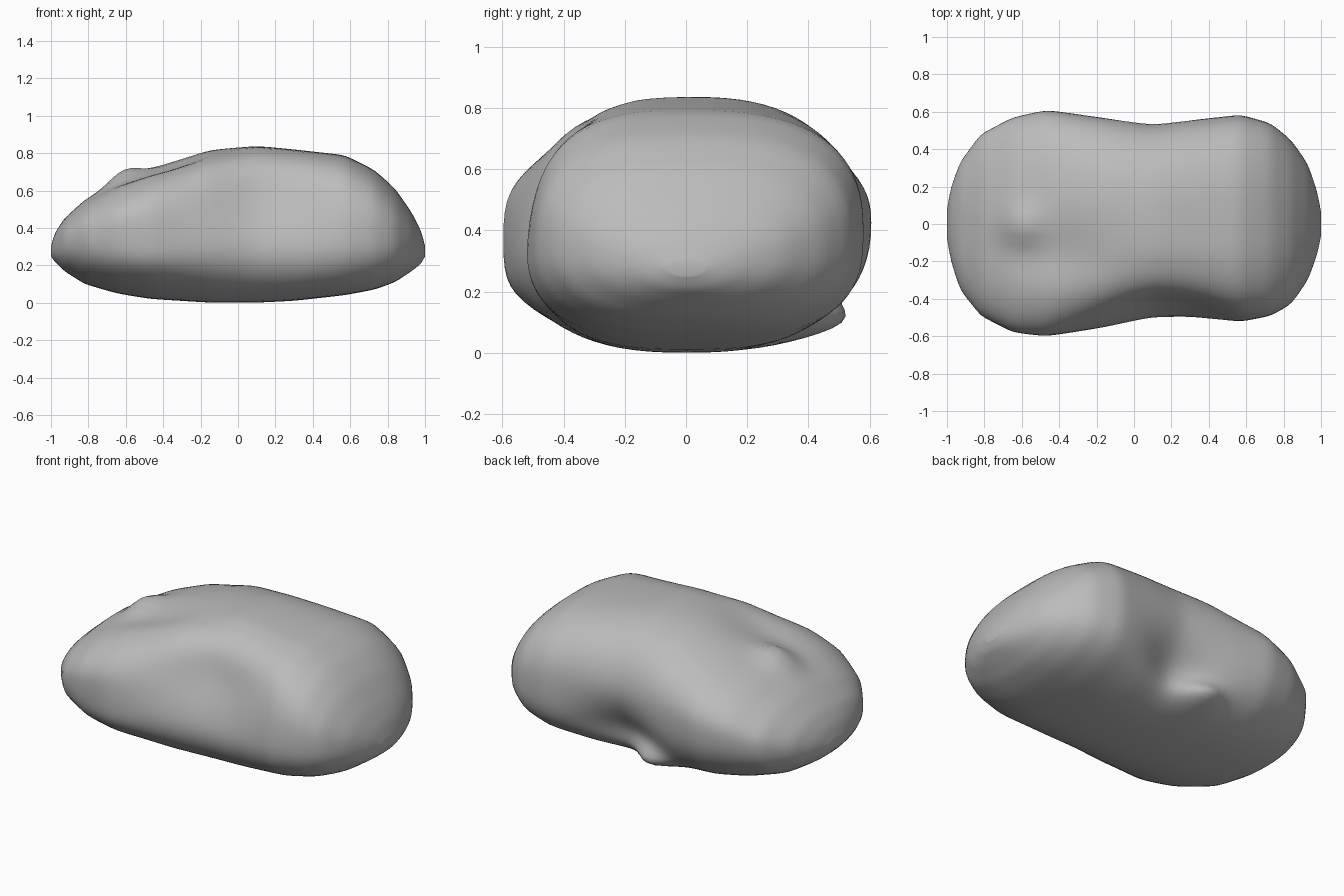
import bpy, bmesh, math
from math import sin, cos, pi, exp

cube = bpy.data.objects.get("Cube")
if cube:
    bpy.data.objects.remove(cube, do_unlink=True)

grey = bpy.data.materials.new("body_grey")
grey.use_nodes = True
grey.diffuse_color = (0.5, 0.5, 0.5, 1)
grey.node_tree.nodes["Principled BSDF"].inputs["Base Color"].default_value = (0.5, 0.5, 0.5, 1)

# Stations: x, -y edge, +y edge, bottom, widest height, top, section power
STATIONS = [
    (-1.0, -.07, .07, .25, .28, .30, 2.0),
    (-.98, -.19, .19, .22, .29, .37, 2.1),
    (-.93, -.35, .33, .17, .32, .45, 2.2),
    (-.82, -.49, .48, .10, .36, .55, 2.2),
    (-.65, -.58, .57, .05, .41, .65, 2.3),
    (-.47, -.605, .61, .02, .43, .72, 2.4),
    (-.15, -.565, .57, 0, .41, .82, 2.5),
    (.1, -.515, .54, 0, .38, .84, 2.6),
    (.3, -.51, .56, .01, .38, .82, 2.7),
    (.57, -.53, .585, .04, .38, .79, 2.7),
    (.73, -.495, .54, .07, .37, .71, 2.6),
    (.84, -.43, .45, .11, .35, .61, 2.4),
    (.93, -.30, .32, .17, .33, .48, 2.3),
    (.98, -.16, .17, .21, .30, .38, 2.1),
    (1.0, -.06, .06, .25, .28, .30, 2.0),
]


def station(x):
    """Blend the two neighbouring stations."""
    for a, b in zip(STATIONS, STATIONS[1:]):
        if x <= b[0]:
            t = (x - a[0]) / (b[0] - a[0])
            return [p + (q - p) * t for p, q in zip(a, b)]
    return STATIONS[-1]


def blob(*terms):
    """Soft falloff; each term is (value, centre, radius)."""
    return exp(-sum(((v - c) / r) ** 2 for v, c, r in terms))


def sculpt(x, y, z):
    """Grip hollows, the lower spur, the top valley and the small nub."""
    if y < -.2:
        y += .09 * blob((x, .12, .4), (z, .58, .2))
        y -= .03 * blob((x, -.5, .3), (z, .2, .1))
    if y > .2:
        y -= .1 * blob((x, .08, .24), (z, .22, .14))
        y += .12 * blob((x, -.1, .12), (z, .1, .07))
    if z > .45:
        z -= .04 * blob((x, -.4, .3), (y, -.16, .14))
        z += .075 * blob((x, -.6, .1), (y, -.01, .08))
    return x, y, z


def build_body(rings=72, sides=80):
    bm = bmesh.new()
    loops = []
    for i in range(rings + 1):
        x, right, left, bottom, wide, top, power = station(-cos(pi * i / rings))
        loop = []
        for k in range(sides):
            a = 2 * pi * k / sides
            c, s = cos(a), sin(a)
            u = math.copysign(abs(c) ** (2 / power), c)
            v = math.copysign(abs(s) ** (2 / power), s)
            y = u * (left if u > 0 else -right)
            z = wide + v * (top - wide if v > 0 else wide - bottom)
            loop.append(bm.verts.new(sculpt(x, y, z)))
        loops.append(loop)
    for a, b in zip(loops, loops[1:]):
        for k in range(sides):
            n = (k + 1) % sides
            bm.faces.new((a[k], a[n], b[n], b[k]))
    bm.faces.new(loops[0])
    bm.faces.new(loops[-1])
    # Even out the joins between stations
    for _ in range(3):
        bmesh.ops.smooth_vert(bm, verts=bm.verts, factor=.4,
                              use_axis_x=False, use_axis_y=True, use_axis_z=True)
    bmesh.ops.recalc_face_normals(bm, faces=bm.faces)
    mesh = bpy.data.meshes.new("mouse_body")
    bm.to_mesh(mesh)
    bm.free()
    body = bpy.data.objects.new("mouse_body", mesh)
    bpy.context.collection.objects.link(body)
    mesh.materials.append(grey)
    return body


body = build_body()
bpy.context.view_layer.objects.active = body
body.select_set(True)
bpy.ops.object.shade_smooth_by_angle(angle=math.radians(50))
